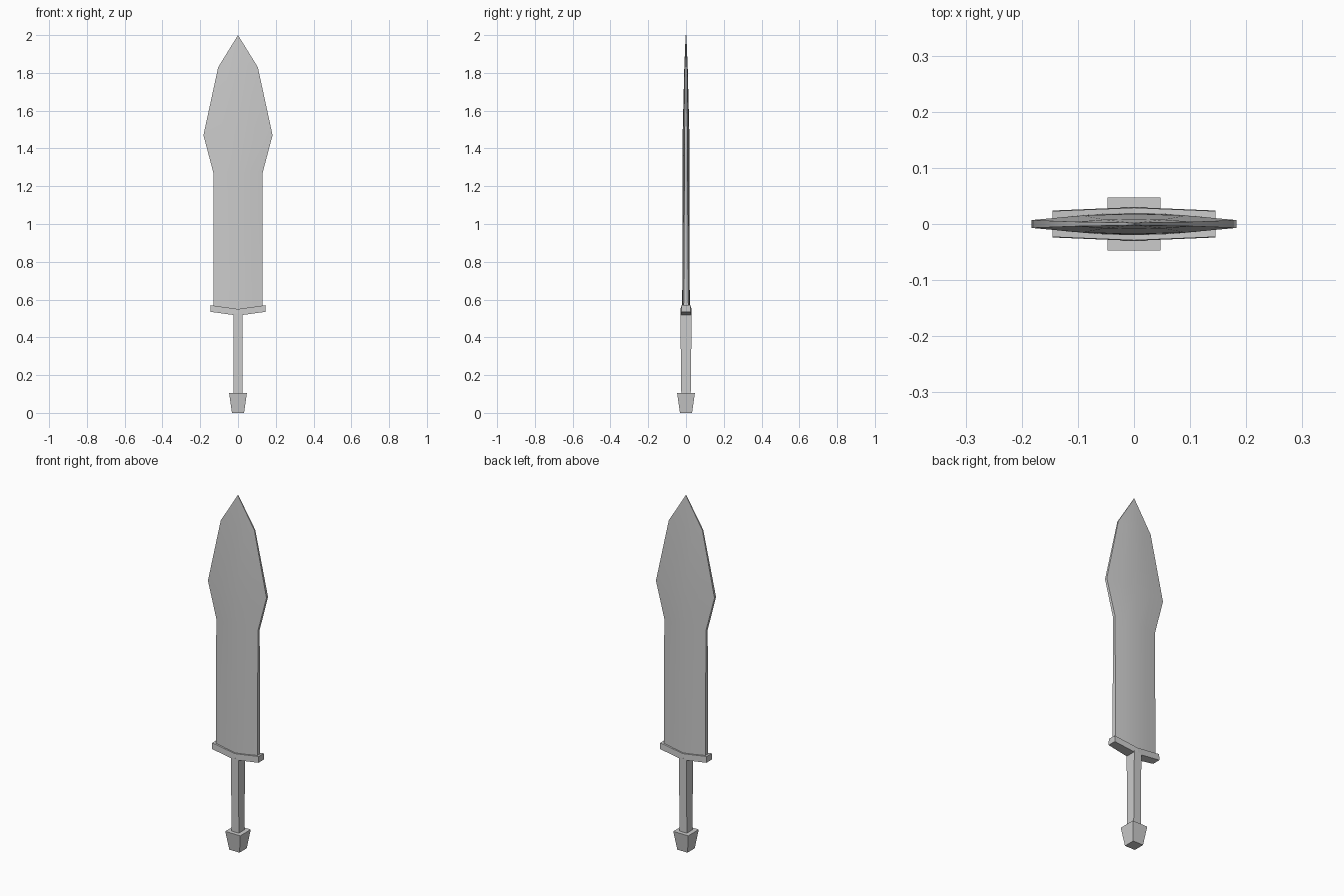
import bpy, bmesh, math

if "Cube" in bpy.data.objects:
    bpy.data.objects.remove(bpy.data.objects["Cube"], do_unlink=True)

steel = bpy.data.materials.new("grey steel")
steel.use_nodes = True
GREY = (0.6, 0.6, 0.6, 1)
steel.diffuse_color = GREY
steel.node_tree.nodes["Principled BSDF"].inputs["Base Color"].default_value = GREY


def loft(name, rings, smooth=False):
    """Skin a list of closed rings with the same point count and cap the ends."""
    bm = bmesh.new()
    loops = [[bm.verts.new(p) for p in ring] for ring in rings]
    n = len(loops[0])
    for a, b in zip(loops, loops[1:]):
        for i in range(n):
            j = (i + 1) % n
            bm.faces.new((a[i], a[j], b[j], b[i]))
    bm.faces.new(loops[0][::-1])
    bm.faces.new(loops[-1])
    bmesh.ops.remove_doubles(bm, verts=bm.verts, dist=0.0005)
    bmesh.ops.recalc_face_normals(bm, faces=bm.faces)
    mesh = bpy.data.meshes.new(name)
    bm.to_mesh(mesh)
    bm.free()
    mesh.materials.append(steel)
    obj = bpy.data.objects.new(name, mesh)
    bpy.context.collection.objects.link(obj)
    if smooth:
        bpy.ops.object.select_all(action="DESELECT")
        bpy.context.view_layer.objects.active = obj
        obj.select_set(True)
        bpy.ops.object.shade_smooth_by_angle(angle=math.radians(30))
    return obj


def rect(hx, hy, z):
    return [(-hx, -hy, z), (hx, -hy, z), (hx, hy, z), (-hx, hy, z)]


def lens(z, width, ridge, edge, sag=0.0):
    """Lens-shaped blade section, dipping by sag at its middle."""
    steps = [-1, -0.5, 0, 0.5, 1]
    half = [(t * width, edge + (ridge - edge) * (1 - t * t), z - sag * (1 - abs(t)))
            for t in steps]
    return [(x, -y, h) for x, y, h in half] + [(x, y, h) for x, y, h in half[::-1]]


# Blade: height, half width, ridge and edge half thickness
loft("blade", [
    lens(0.565, 0.13, 0.020, 0.012, 0.02),
    lens(1.27, 0.13, 0.019, 0.008),
    lens(1.47, 0.183, 0.018, 0.007),
    lens(1.83, 0.105, 0.009, 0.004),
    lens(2.0, 0.0, 0.002, 0.002),
], smooth=True)

# Guard: shallow V bar, lofted from one end to the other
def guard_ring(t):
    x, lift, depth = 0.145 * t, 0.02 * abs(t), 0.03 - 0.006 * abs(t)
    low, high = 0.515 + lift, 0.55 + lift
    return [(x, -depth, low), (x, depth, low),
            (x, depth - 0.001, high), (x, 0.001 - depth, high)]

loft("guard", [guard_ring(t) for t in (-1, -0.5, 0, 0.5, 1)])

# Grip and pommel
loft("grip", [rect(0.023, 0.025, 0.1), rect(0.023, 0.03, 0.525)])
loft("pommel", [rect(0.032, 0.032, 0), rect(0.047, 0.047, 0.105)])
